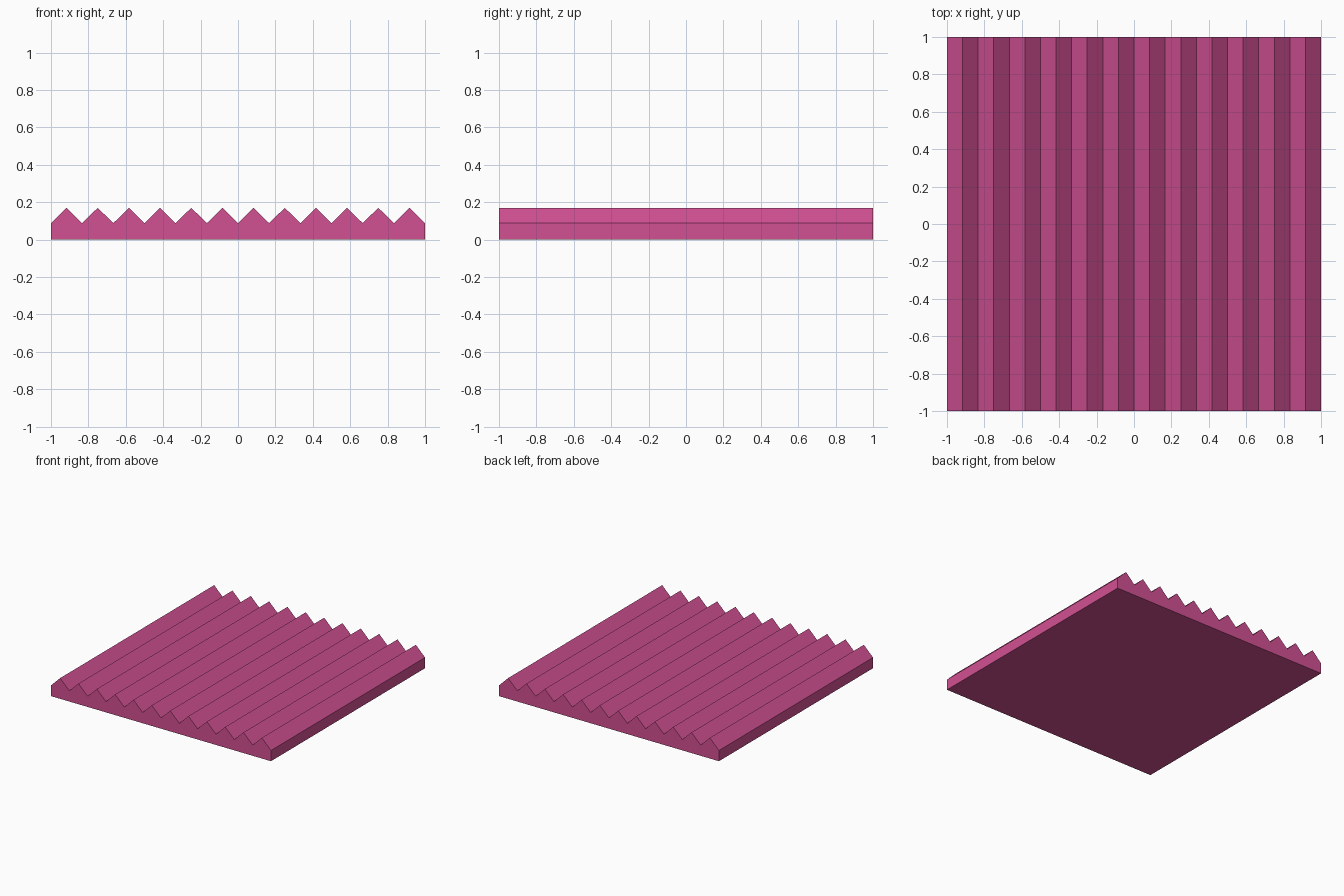
import bpy
import bmesh

if "Cube" in bpy.data.objects:
    bpy.data.objects.remove(bpy.data.objects["Cube"])

RIDGES = 12
HALF = 1.0 / RIDGES          # half of one ridge's width
VALLEY, PEAK = 0.088, 0.17

# Zigzag cross-section: flat base, then alternating valleys and peaks
profile = [(-1.0, 0.0), (1.0, 0.0)]
for i in range(2 * RIDGES + 1):
    profile.append((1.0 - i * HALF, PEAK if i % 2 else VALLEY))

# Extrude the cross-section from front to back
bm = bmesh.new()
face = bm.faces.new([bm.verts.new((x, -1.0, z)) for x, z in profile])
result = bmesh.ops.extrude_face_region(bm, geom=[face], use_keep_orig=True)
moved = [g for g in result["geom"] if isinstance(g, bmesh.types.BMVert)]
bmesh.ops.translate(bm, verts=moved, vec=(0, 2.0, 0))
bmesh.ops.recalc_face_normals(bm, faces=bm.faces)

mesh = bpy.data.meshes.new("ridged_panel")
bm.to_mesh(mesh)
bm.free()
panel = bpy.data.objects.new("ridged_panel", mesh)
bpy.context.collection.objects.link(panel)

# Pink material
pink = bpy.data.materials.new("pink")
pink.diffuse_color = (0.64, 0.08, 0.29, 1.0)
pink.use_nodes = True
pink.node_tree.nodes["Principled BSDF"].inputs["Base Color"].default_value = pink.diffuse_color
mesh.materials.append(pink)
